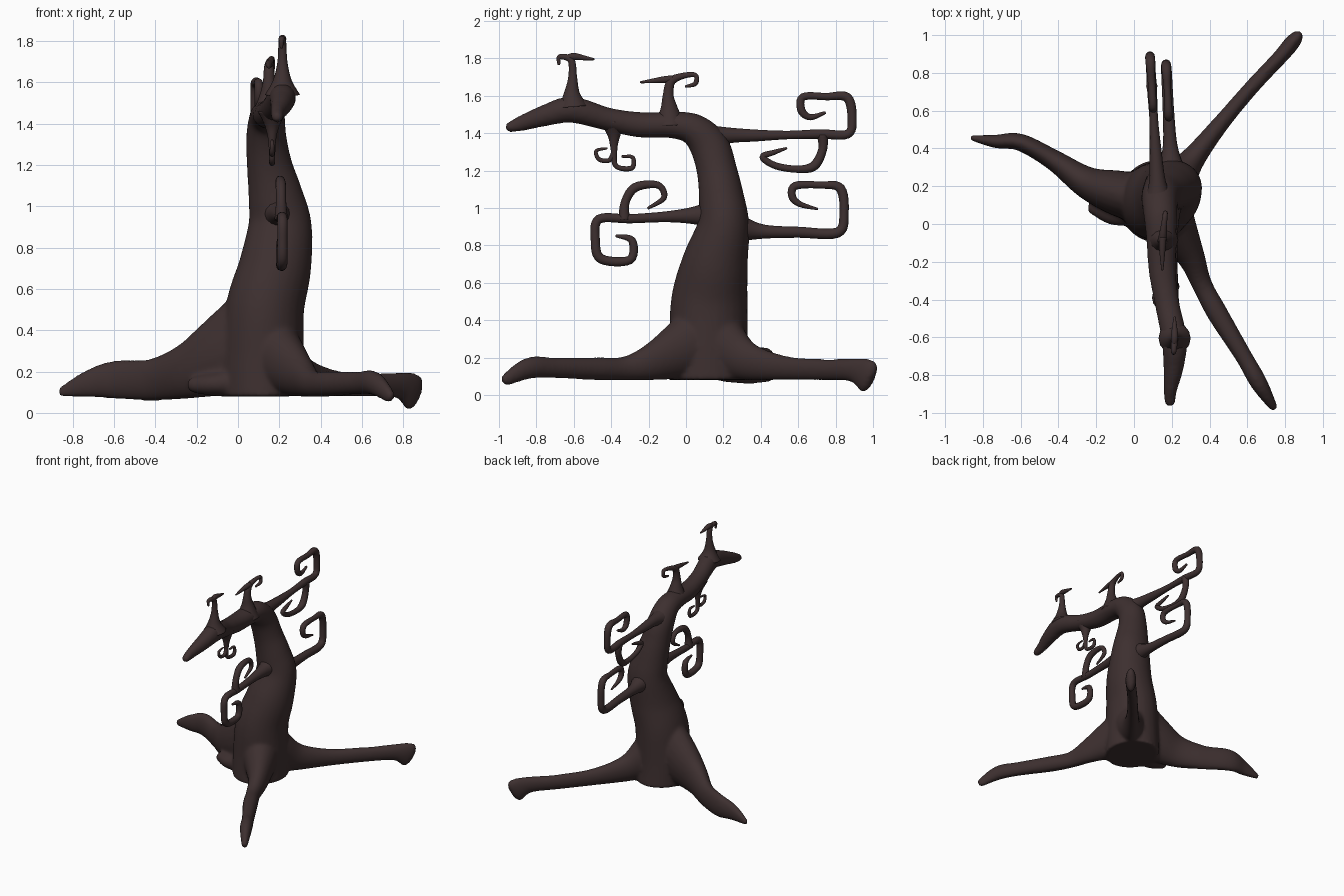
import bpy, bmesh, math
from mathutils import Vector

bark = bpy.data.materials.new("dark bark")
bark.diffuse_color = (0.047, 0.029, 0.029, 1)

X, Z = Vector((1, 0, 0)), Vector((0, 0, 1))


def spline(pts, steps):
    """Catmull-Rom through tuples of any length."""
    out = []
    n = len(pts)
    for i in range(n - 1):
        a, b, c, d = (Vector(pts[min(max(j, 0), n - 1)]) for j in (i - 1, i, i + 1, i + 2))
        for s in range(steps):
            t = s / steps
            out.append(0.5 * (2 * b + (c - a) * t + (2 * a - 5 * b + 4 * c - d) * t * t
                              + (3 * b - a - 3 * c + d) * t ** 3))
    out.append(Vector(pts[-1]))
    return out


def tube(bm, pts, ref, steps=6, sides=20):
    """Swept ellipse; points are x, y, z, radius along ref, radius across."""
    path = spline(pts, steps)
    pos = [Vector(p[:3]) for p in path]
    rings = []
    n = len(path)
    for i, p in enumerate(path):
        tan = (pos[min(i + 1, n - 1)] - pos[max(i - 1, 0)]).normalized()
        u = (ref - tan * ref.dot(tan)).normalized()
        v = tan.cross(u)
        rings.append((pos[i], u * max(p[3], .004), v * max(p[4], .004)))
    # rounded tip
    c, u, v = rings[-1]
    tip = (pos[-1] - pos[-2]).normalized() * min(u.length, v.length)
    rings += [(c + tip * .5, u * .85, v * .85), (c + tip * .85, u * .5, v * .5)]
    loops = [[bm.verts.new(c + u * math.cos(2 * math.pi * k / sides)
                           + v * math.sin(2 * math.pi * k / sides)) for k in range(sides)]
             for c, u, v in rings]
    for a, b in zip(loops, loops[1:]):
        for k in range(sides):
            m = (k + 1) % sides
            bm.faces.new((a[k], a[m], b[m], b[k]))
    bm.faces.new(loops[0][::-1])
    bm.faces.new(loops[-1])


def finish(bm, name):
    bmesh.ops.recalc_face_normals(bm, faces=bm.faces)
    for f in bm.faces:
        f.smooth = True
    me = bpy.data.meshes.new(name)
    bm.to_mesh(me)
    bm.free()
    me.materials.append(bark)
    ob = bpy.data.objects.new(name, me)
    bpy.context.collection.objects.link(ob)
    return ob


def branch(name, x0, x1, *curls):
    """Branch lying near the y-z plane; points are y, z, radius."""
    bm = bmesh.new()
    for pts in curls:
        ys = [p[0] for p in curls[0]]
        y0, far = ys[0], max(ys, key=lambda y: abs(y - ys[0]))
        full = []
        for y, z, r in pts:
            t = min(max((y - y0) / (far - y0), 0), 1)
            full.append((x0 + (x1 - x0) * t, y, z, r, r))
        tube(bm, full, X, 6, 14)
    return finish(bm, name)


# trunk bending over into the big front limb
bm = bmesh.new()
tube(bm, [(.12, .12, .08, .20, .22), (.12, .12, .25, .20, .21), (.13, .125, .5, .19, .205),
          (.178, .155, .7, .176, .178), (.203, .2, .9, .155, .14), (.182, .19, 1.05, .133, .122),
          (.152, .165, 1.2, .110, .108), (.137, .125, 1.33, .098, .105),
          (.14, .04, 1.42, .088, .085), (.145, -.08, 1.443, .08, .07),
          (.15, -.25, 1.445, .072, .068), (.175, -.42, 1.475, .065, .062),
          (.213, -.61, 1.525, .067, .07), (.21, -.75, 1.495, .055, .058),
          (.192, -.88, 1.452, .036, .042), (.19, -.94, 1.432, .03, .03)], X, 6, 28)
# left root, running high up the trunk
tube(bm, [(.1, .12, .36, .25, .14), (-.09, .165, .265, .19, .12), (-.25, .22, .2, .135, .085),
          (-.42, .335, .16, .102, .056), (-.6, .432, .16, .093, .046),
          (-.73, .437, .138, .066, .036), (-.855, .455, .1, .027, .016)], Z)
# front right root
tube(bm, [(.2, 0, .25, .17, .13), (.3, -.17, .18, .105, .075), (.36, -.32, .142, .066, .054),
          (.44, -.47, .14, .062, .056), (.58, -.7, .145, .056, .046),
          (.66, -.84, .143, .058, .046), (.735, -.965, .08, .035, .024)], Z)
# back right root with a turned-down foot
tube(bm, [(.2, .2, .25, .17, .13), (.3, .33, .18, .105, .07), (.45, .52, .145, .067, .046),
          (.62, .72, .135, .058, .04), (.77, .88, .133, .062, .04),
          (.825, .945, .115, .085, .042), (.85, .975, .096, .097, .038)], Z)
# small stub root
tube(bm, [(.05, .1, .16, .08, .1), (-.1, .07, .14, .06, .08), (-.21, .085, .135, .04, .04)], Z)
trunk = finish(bm, "trunk_and_roots")
rm = trunk.modifiers.new("merge", 'REMESH')
rm.mode = 'VOXEL'
rm.voxel_size = .012
rm.use_smooth_shade = True
sm = trunk.modifiers.new("soften", 'SMOOTH')
sm.factor = .5
sm.iterations = 10

# upper back branch with a curl up and a curl down
branch("upper_back_branch", .13, .085,
       [(.12, 1.37, .08), (.22, 1.387, .045), (.38, 1.387, .032), (.55, 1.39, .023), (.72, 1.395, .026),
        (.865, 1.395, .024), (.888, 1.48, .025), (.862, 1.59, .026), (.75, 1.595, .02),
        (.625, 1.593, .021), (.618, 1.52, .022), (.665, 1.485, .017), (.74, 1.508, .009)],
       [(.73, 1.39, .03), (.73, 1.31, .024), (.685, 1.225, .026), (.6, 1.207, .02),
        (.48, 1.225, .019), (.41, 1.272, .018), (.47, 1.297, .014), (.535, 1.318, .007)])

# lower back branch
branch("lower_back_branch", .2, .17,
       [(.24, .89, .11), (.31, .885, .068), (.42, .873, .038), (.6, .87, .03), (.81, .868, .028),
        (.845, .97, .025), (.825, 1.105, .026), (.72, 1.122, .019), (.585, 1.118, .022),
        (.568, 1.06, .021), (.61, 1.02, .016), (.7, .995, .007)])

# middle front branch with a curl down and a curl up
branch("middle_front_branch", .19, .215,
       [(.14, .965, .085), (.05, .96, .05), (-.1, .953, .03), (-.3, .942, .025), (-.465, .94, .025),
        (-.485, .83, .025), (-.455, .728, .026), (-.3, .722, .024), (-.288, .825, .021),
        (-.37, .85, .008)],
       [(-.33, .935, .032), (-.325, 1.03, .024), (-.27, 1.11, .025), (-.15, 1.122, .019),
        (-.118, 1.055, .016), (-.2, 1.0, .008)])

# small twigs on the big limb
branch("front_top_twig", .215, .21,
       [(-.605, 1.54, .085), (-.61, 1.61, .045), (-.606, 1.7, .024), (-.615, 1.79, .019),
        (-.675, 1.808, .014), (-.68, 1.77, .008)],
       [(-.64, 1.805, .013), (-.6, 1.81, .019), (-.55, 1.803, .014), (-.495, 1.795, .006)])
branch("rear_top_twig", .15, .165,
       [(-.085, 1.44, .085), (-.09, 1.53, .048), (-.095, 1.6, .03), (-.08, 1.675, .024),
        (-.02, 1.705, .017), (.05, 1.71, .013), (.05, 1.665, .013), (0, 1.65, .007)],
       [(-.07, 1.69, .02), (-.13, 1.685, .017), (-.24, 1.672, .006)])
branch("hanging_twig", .165, .165,
       [(-.39, 1.46, .07), (-.385, 1.39, .036), (-.385, 1.32, .019), (-.375, 1.225, .014),
        (-.29, 1.213, .014), (-.285, 1.27, .011), (-.34, 1.275, .007)],
       [(-.385, 1.3, .014), (-.41, 1.255, .013), (-.465, 1.26, .012), (-.48, 1.305, .01),
        (-.425, 1.318, .006)])
